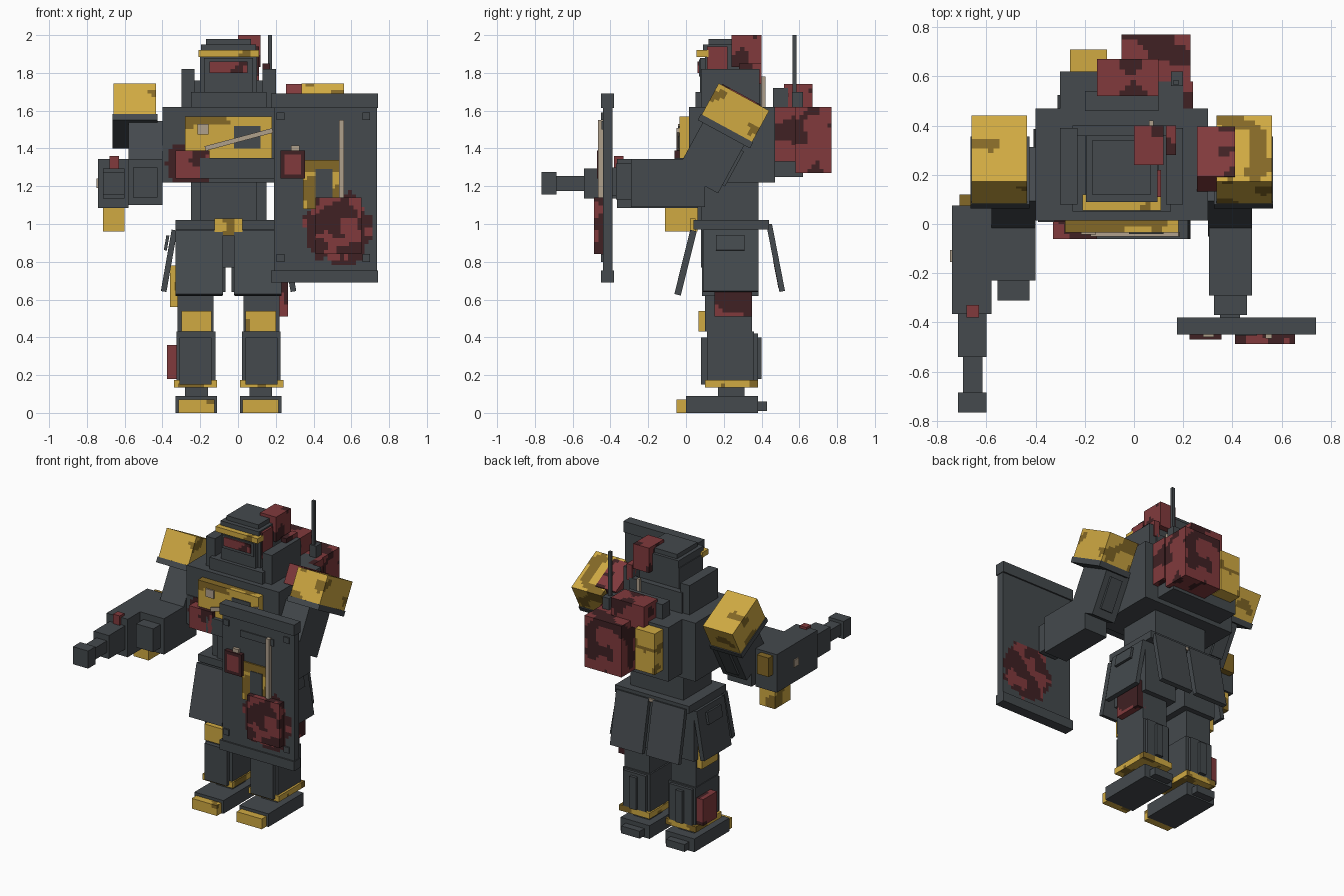
import bpy, bmesh, math
from mathutils import Matrix, Vector, noise

if "Cube" in bpy.data.objects:
    bpy.data.objects.remove(bpy.data.objects["Cube"], do_unlink=True)

CX = -0.05      # centre line of the body
CELL = 0.022    # size of the painted patches


def material(name, r, g, b):
    mat = bpy.data.materials.new(name)
    mat.diffuse_color = (r, g, b, 1)
    mat.use_nodes = True
    for node in mat.node_tree.nodes:
        if node.type == 'BSDF_PRINCIPLED':
            node.inputs["Base Color"].default_value = (r, g, b, 1)
    return mat


grey = material("steel grey", 0.058, 0.067, 0.074)
yellow = material("worn yellow", 0.63, 0.4, 0.055)
ochre = material("dark ochre", 0.23, 0.14, 0.02)
red = material("brick red", 0.22, 0.042, 0.046)
maroon = material("dark maroon", 0.05, 0.015, 0.017)
beige = material("pale beige", 0.43, 0.35, 0.26)


def blotches(level):
    """Paint rule: second colour wherever the noise rises above the level."""
    return lambda p: int(noise.noise(p * 9) > level)


def box(name, x, y, z, mats=grey, rule=None, tilt=0, axis='X', pivot=None):
    """Box from spans; a paint rule cuts it into cells; tilt turns it in degrees."""
    mats = mats if isinstance(mats, tuple) else (mats,)
    spans = (x, y, z)
    centre = Vector([(a + b) / 2 for a, b in spans])
    bm = bmesh.new()
    bmesh.ops.create_cube(bm, size=1)
    for v in bm.verts:
        v.co = centre + Vector([v.co[i] * (spans[i][1] - spans[i][0]) for i in range(3)])
    if rule:
        for i, (a, b) in enumerate(spans):
            steps = max(1, round((b - a) / CELL))
            normal = Vector([float(i == k) for k in range(3)])
            for s in range(1, steps):
                bmesh.ops.bisect_plane(bm, geom=bm.verts[:] + bm.edges[:] + bm.faces[:],
                                       plane_co=normal * (a + (b - a) * s / steps),
                                       plane_no=normal)
        for f in bm.faces:
            f.material_index = rule(f.calc_center_median())
    if tilt:
        bmesh.ops.rotate(bm, verts=bm.verts, cent=pivot or centre,
                         matrix=Matrix.Rotation(math.radians(tilt), 3, axis))
    mesh = bpy.data.meshes.new(name)
    bm.to_mesh(mesh)
    bm.free()
    for m in mats:
        mesh.materials.append(m)
    obj = bpy.data.objects.new(name, mesh)
    bpy.context.collection.objects.link(obj)
    return obj


def middle(name, half, y, z, *args, **kw):
    """Box centred on the body's centre line."""
    return box(name, (CX - half, CX + half), y, z, *args, **kw)


def pair(name, inner, outer, y, z, *args, tilt=0, axis='X', **kw):
    """Two boxes mirrored across the body's centre line."""
    for side, s in (("right", -1), ("left", 1)):
        x = sorted((CX + s * inner, CX + s * outer))
        turn = tilt * s if axis == 'Y' else tilt
        box(side + "_" + name, x, y, z, *args, tilt=turn, axis=axis, **kw)


gold = (yellow, ochre)
rust = (red, maroon)
few, some, many = blotches(0.3), blotches(0.15), blotches(0)

# Feet and lower legs
pair("foot", 0.06, 0.28, (0, 0.38), (0, 0.09))
pair("toe_cap", 0.075, 0.265, (-0.05, 0), (0, 0.07), gold, few)
pair("heel", 0.1, 0.24, (0.38, 0.43), (0.01, 0.06))
pair("ankle", 0.11, 0.23, (0.17, 0.31), (0.09, 0.15))
pair("ankle_band", 0.06, 0.29, (0.1, 0.38), (0.135, 0.175), gold, many)
pair("shin", 0.07, 0.275, (0.11, 0.36), (0.15, 0.43))
pair("shin_plate", 0.09, 0.26, (0.08, 0.11), (0.15, 0.4))
pair("calf_plate", 0.09, 0.26, (0.36, 0.38), (0.17, 0.42))
pair("calf_piston", 0.15, 0.2, (0.38, 0.4), (0.18, 0.4))
pair("knee", 0.08, 0.27, (0.1, 0.35), (0.43, 0.64))
pair("knee_pad", 0.09, 0.25, (0.065, 0.1), (0.43, 0.54), gold, few)

# Thighs, hips and hanging skirt plates
pair("thigh", 0.035, 0.28, (0.085, 0.385), (0.62, 0.97))
middle("crotch", 0.1, (0.08, 0.38), (0.77, 0.98))
middle("pelvis", 0.28, (0.04, 0.44), (0.97, 1.02))
middle("belt_buckle", 0.075, (0.02, 0.05), (0.94, 1.03), gold, few)
middle("belt_stud", 0.02, (0.44, 0.45), (0.98, 1), beige)
pair("front_skirt", 0.03, 0.28, (-0.02, 0.015), (0.62, 0.97), tilt=-14)
pair("back_skirt", 0.015, 0.26, (0.46, 0.49), (0.64, 1), tilt=11)
pair("side_skirt", 0.3, 0.33, (0.09, 0.385), (0.64, 0.97), tilt=-10, axis='Y')
pair("side_skirt_panel", 0.32, 0.336, (0.16, 0.31), (0.86, 0.94), tilt=-10, axis='Y')
box("skirt_patch", (-0.19, -0.09), (0.475, 0.505), (0.66, 0.81), rust, some, tilt=11)
box("thigh_patch", (-0.36, -0.31), (0.17, 0.34), (0.56, 0.78), gold, some)
box("knee_patch", (0.2, 0.265), (0.15, 0.35), (0.51, 0.7), rust,
    lambda p: int(p.z > 0.64 or noise.noise(p * 9) > 0.25))
box("shin_patch", (-0.375, -0.32), (0.2, 0.35), (0.18, 0.36), rust, some)

# Waist, chest and chest panel
middle("waist", 0.2, (0.08, 0.385), (1.02, 1.24))
middle("waist_plate", 0.15, (0.06, 0.08), (1.02, 1.22))
middle("chest", 0.35, (0.015, 0.47), (1.22, 1.62))
box("belly_plate", (-0.2, 0.22), (-0.06, 0.02), (1.24, 1.35))
box("chest_panel", (-0.28, 0.18), (-0.035, 0.015), (1.35, 1.57), gold,
    lambda p: int(p.z > 1.4 and noise.noise(p * 8) > 0.35))
box("chest_hatch", (-0.02, 0.12), (-0.04, -0.03), (1.4, 1.52))
box("chest_badge", (-0.215, -0.155), (-0.043, -0.03), (1.475, 1.53), beige)
box("chest_rod", (-0.18, 0.19), (-0.05, -0.034), (1.435, 1.46), beige, tilt=-15, axis='Y')
box("chest_pouch", (-0.33, -0.15), (-0.06, 0.02), (1.24, 1.39), rust, few)
box("chest_stain", (-0.39, -0.11), (0.009, 0.02), (1.22, 1.42), (grey, maroon),
    lambda p: int(math.hypot(p.x + 0.25, p.z - 1.32) < 0.13))

# Collar and head
middle("collar", 0.2, (0.05, 0.39), (1.62, 1.7))
pair("collar_wall", 0.18, 0.25, (0.08, 0.39), (1.62, 1.82))
middle("collar_back", 0.2, (0.36, 0.4), (1.62, 1.76))
middle("head", 0.15, (0.1, 0.36), (1.7, 1.9))
middle("face_mask", 0.13, (0.075, 0.1), (1.7, 1.88))
middle("visor_frame", 0.12, (0.068, 0.08), (1.78, 1.87))
middle("visor", 0.1, (0.06, 0.072), (1.8, 1.86), rust, few)
middle("brow_band", 0.16, (0.055, 0.12), (1.885, 1.92), gold, few)
middle("helmet", 0.145, (0.09, 0.36), (1.9, 1.95))
middle("helmet_cap", 0.12, (0.12, 0.34), (1.95, 1.98))
box("head_box", (0, 0.12), (0.24, 0.4), (1.83, 2), rust, some)
box("ear_box", (0.07, 0.11), (0.11, 0.22), (1.76, 1.94), rust, many)
box("collar_box", (0.13, 0.17), (0.28, 0.4), (1.74, 1.85), rust, many)
box("collar_rod", (0.06, 0.08), (0.4, 0.42), (1.6, 1.78), beige)

# Backpack
middle("backpack", 0.25, (0.47, 0.62), (1.25, 1.62))
middle("backpack_step", 0.15, (0.46, 0.54), (1.6, 1.72))
box("yellow_canister", (-0.26, -0.11), (0.62, 0.71), (1.32, 1.6), gold, few)
box("large_pack", (-0.05, 0.23), (0.58, 0.77), (1.27, 1.62), rust, some)
box("upper_pack", (-0.15, 0.1), (0.52, 0.67), (1.58, 1.74), rust, some)
box("side_pack", (0.2, 0.24), (0.47, 0.58), (1.33, 1.62), rust, many)
box("antenna_base", (0.15, 0.2), (0.56, 0.62), (1.6, 1.7))
box("antenna", (0.16, 0.18), (0.565, 0.585), (1.65, 2))

# Shoulders and upper arms lean forward together around the pad centre
lean = dict(tilt=-28.5, pivot=Vector((0, 0.262, 1.59)))
pair("shoulder_pad", 0.385, 0.61, (0.11, 0.414), (1.496, 1.684), gold, few, **lean)
pair("shoulder_plate", 0.375, 0.615, (0.105, 0.42), (1.46, 1.496), **lean)
pair("upper_arm", 0.35, 0.53, (0.135, 0.385), (1.17, 1.47), **lean)
pair("upper_arm_panel", 0.4, 0.49, (0.385, 0.4), (1.22, 1.43), **lean)
box("shoulder_box", (0.255, 0.41), (0.13, 0.36), (1.56, 1.69), rust, some, **lean)

# Forearms and hands
box("right_forearm", (-0.58, -0.4), (-0.23, 0.12), (1.1, 1.345))
box("right_hand", (-0.555, -0.425), (-0.31, -0.23), (1.14, 1.3))
box("left_forearm", (0.305, 0.48), (-0.29, 0.1), (1.09, 1.345))
box("left_hand", (0.325, 0.46), (-0.37, -0.29), (1.13, 1.32))
box("left_grip", (0.35, 0.43), (-0.4, -0.36), (1.15, 1.3))

# Gun carried outside the right forearm
box("gun_body", (-0.74, -0.58), (-0.365, 0.075), (1.085, 1.345))
box("gun_rear", (-0.71, -0.62), (0.07, 0.12), (1.2, 1.33), ochre)
box("gun_shroud", (-0.715, -0.6), (-0.54, -0.36), (1.135, 1.295))
box("gun_barrel", (-0.695, -0.615), (-0.69, -0.54), (1.175, 1.255))
box("gun_muzzle", (-0.715, -0.6), (-0.765, -0.685), (1.155, 1.275))
box("gun_magazine", (-0.715, -0.6), (-0.11, 0.06), (0.96, 1.09), gold, few)
box("gun_sight", (-0.68, -0.63), (-0.38, -0.33), (1.29, 1.36), red)
box("gun_badge", (-0.748, -0.74), (-0.155, -0.105), (1.19, 1.24), beige)


# Shield with a stained lower corner
def stain(p):
    d = math.hypot(p.x - 0.54, p.z - 0.97) + 0.05 * noise.noise(p * 14)
    return 0 if d > 0.19 else 2 if noise.noise(p * 13) > 0.15 else 1


box("shield", (0.19, 0.735), (-0.44, -0.39), (0.74, 1.64), (grey, maroon, red), stain)
for name, z in (("bottom", (0.69, 0.755)), ("top", (1.615, 1.69))):
    box("shield_rail_" + name, (0.175, 0.74), (-0.45, -0.38), z)
for x in (0.225, 0.68):
    for z in (0.82, 1.57):
        box("shield_bolt", (x - 0.02, x + 0.02), (-0.45, -0.44), (z - 0.02, z + 0.02))
box("shield_slot", (0.33, 0.58), (-0.447, -0.44), (1.5, 1.545))
box("shield_yellow_plate", (0.345, 0.535), (-0.45, -0.44), (1.08, 1.34), gold,
    lambda p: int(p.z > 1.28 or noise.noise(p * 9) > 0.15))
box("shield_grey_plate", (0.41, 0.5), (-0.454, -0.446), (1.13, 1.29))
box("shield_red_plate", (0.225, 0.355), (-0.47, -0.44), (1.24, 1.39), rust,
    lambda p: int(not (0.24 < p.x < 0.335 and 1.26 < p.z < 1.37)))
box("shield_chip", (0.28, 0.325), (-0.46, -0.44), (1.39, 1.415), beige)
box("shield_rod", (0.535, 0.56), (-0.465, -0.44), (1.12, 1.55), beige)
box("shield_patch", (0.41, 0.655), (-0.488, -0.44), (0.84, 1.14), rust,
    lambda p: int(noise.noise(p * 13) < 0.1))
